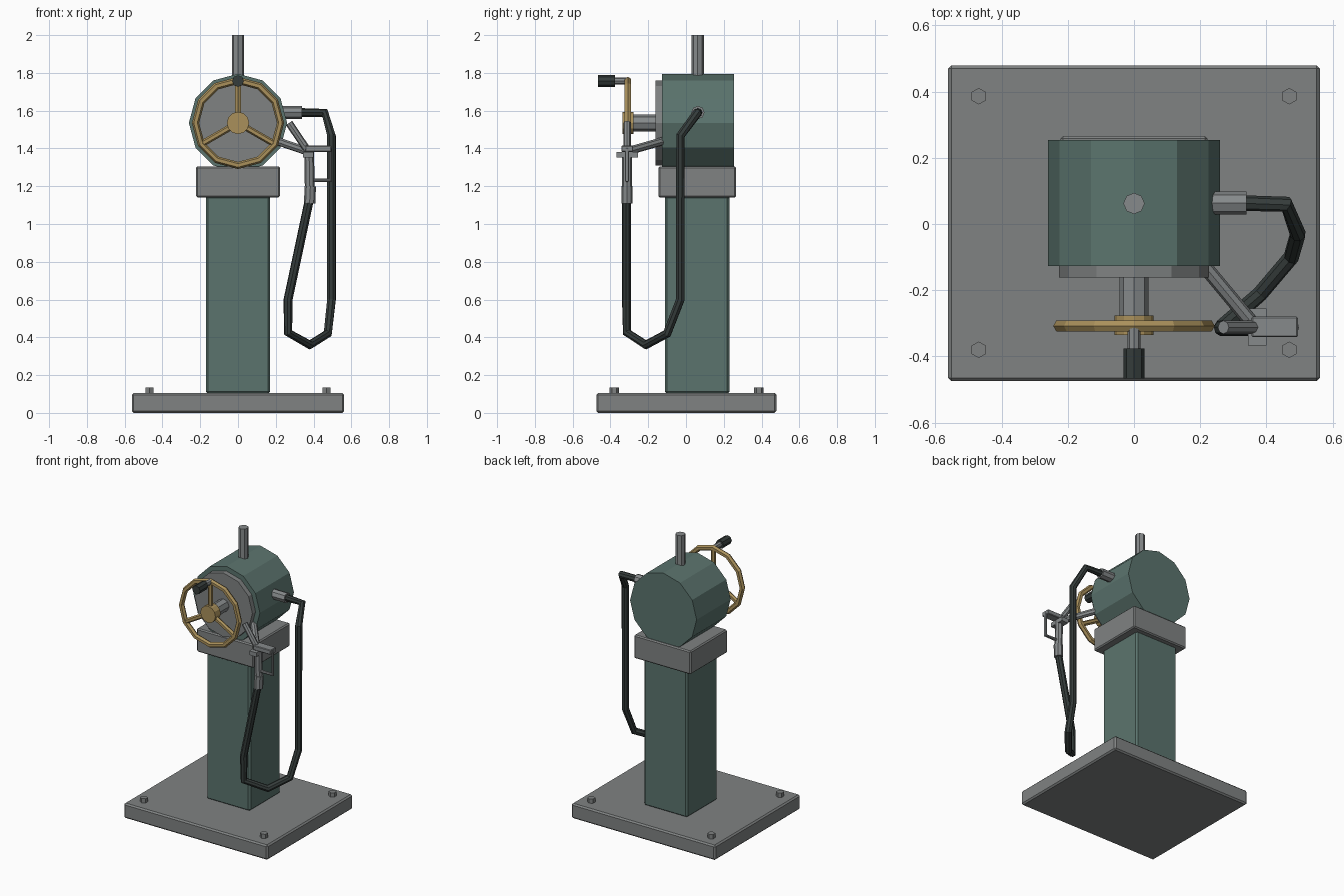
import bpy, bmesh, math
from mathutils import Vector, Matrix

if "Cube" in bpy.data.objects:
    bpy.data.objects.remove(bpy.data.objects["Cube"])


def material(name, col):
    m = bpy.data.materials.new(name)
    m.diffuse_color = (*col, 1)
    m.use_nodes = True
    m.node_tree.nodes["Principled BSDF"].inputs["Base Color"].default_value = m.diffuse_color
    return m


GREEN = material("green_paint", (0.105, 0.175, 0.155))
GREY = material("cast_grey", (0.215, 0.225, 0.225))
STEEL = material("steel", (0.24, 0.255, 0.26))
BRASS = material("brass", (0.40, 0.28, 0.105))
RUBBER = material("dark_rubber", (0.035, 0.045, 0.043))


def finish(bm, name, mat):
    bmesh.ops.recalc_face_normals(bm, faces=bm.faces)
    me = bpy.data.meshes.new(name)
    bm.to_mesh(me)
    bm.free()
    me.materials.append(mat)
    ob = bpy.data.objects.new(name, me)
    bpy.context.collection.objects.link(ob)
    return ob


def box(name, lo, hi, mat, bevel=0.0):
    lo, hi = Vector(lo), Vector(hi)
    bm = bmesh.new()
    bmesh.ops.create_cube(bm, size=1, matrix=Matrix.Translation((lo + hi) / 2)
                          @ Matrix.Diagonal((*(hi - lo), 1)))
    if bevel:
        bmesh.ops.bevel(bm, geom=bm.edges[:], offset=bevel, segments=1, affect='EDGES')
    return finish(bm, name, mat)


def rod(name, a, b, r, mat, sides=8, r2=None):
    """Straight prism between two points."""
    a, b = Vector(a), Vector(b)
    d = b - a
    up = Vector((0, 0, 1)) if abs(d.normalized().z) < 0.99 else Vector((0, 1, 0))
    z = d.normalized()
    y = (up - z * up.dot(z)).normalized()
    rot = Matrix((y.cross(z), y, z)).transposed().to_4x4()
    # first ring vertex of the primitive points along the local y axis
    bm = bmesh.new()
    rings = []
    for p, rad in ((a, r), (b, r if r2 is None else r2)):
        rings.append([bm.verts.new(p + rot @ Vector((
            rad * math.sin(math.tau * i / sides), rad * math.cos(math.tau * i / sides), 0)))
            for i in range(sides)])
    for i in range(sides):
        j = (i + 1) % sides
        bm.faces.new((rings[0][i], rings[0][j], rings[1][j], rings[1][i]))
    bm.faces.new(rings[0])
    bm.faces.new(rings[1])
    return finish(bm, name, mat)


def torus(name, c, R, r, mat, n=12, m=6):
    """Ring in the xz plane."""
    bm = bmesh.new()
    v = []
    for i in range(n):
        t = math.tau * i / n
        v.append([])
        for j in range(m):
            p = math.tau * j / m
            q = R + r * math.cos(p)
            v[-1].append(bm.verts.new((c[0] + q * math.sin(t), c[1] + r * math.sin(p),
                                       c[2] + q * math.cos(t))))
    for i in range(n):
        for j in range(m):
            bm.faces.new((v[i][j], v[(i + 1) % n][j],
                          v[(i + 1) % n][(j + 1) % m], v[i][(j + 1) % m]))
    return finish(bm, name, mat)


def tube(name, pts, r, mat):
    """Faceted tube along a path."""
    cu = bpy.data.curves.new(name, 'CURVE')
    cu.dimensions = '3D'
    cu.bevel_depth = r
    cu.bevel_resolution = 2
    cu.use_fill_caps = True
    sp = cu.splines.new('POLY')
    sp.points.add(len(pts) - 1)
    for p, co in zip(sp.points, pts):
        p.co = (*co, 1)
    sp.use_smooth = False
    tmp = bpy.data.objects.new(name + "_path", cu)
    bpy.context.collection.objects.link(tmp)
    me = bpy.data.meshes.new_from_object(
        tmp.evaluated_get(bpy.context.evaluated_depsgraph_get()))
    bpy.data.objects.remove(tmp)
    bm = bmesh.new()
    bm.from_mesh(me)
    for f in bm.faces:
        f.smooth = False
        f.material_index = 0
    return finish(bm, name, mat)


# base plate, bolts, column, collar
box("base_plate", (-0.562, -0.475, 0), (0.562, 0.479, 0.105), GREY, 0.01)
for i, (x, y) in enumerate([(sx * 0.469, 0.003 + sy * 0.383) for sx in (-1, 1) for sy in (-1, 1)]):
    rod(f"bolt_{i}", (x, y, 0.09), (x, y, 0.135), 0.025, GREY, 6)
box("column", (-0.17, -0.112, 0.10), (0.17, 0.23, 1.15), GREEN, 0.012)
box("collar", (-0.222, -0.146, 1.14), (0.222, 0.266, 1.305), GREY, 0.008)

# drum housing with front cover and top pipe
CZ = 1.535
rod("drum", (0, -0.127, CZ), (0, 0.253, CZ), 0.26, GREEN, 12)
rod("drum_cover", (0, -0.162, CZ), (0, -0.12, CZ), 0.226, GREY, 12)
rod("top_pipe", (0, 0.062, 1.76), (0, 0.062, 2.0), 0.032, STEEL, 8)

# hand wheel
WY = -0.308
rod("wheel_shaft", (0, -0.15, CZ), (0, -0.30, CZ), 0.044, STEEL, 8)
rod("wheel_hub", (0, -0.277, CZ), (0, -0.336, CZ), 0.059, BRASS, 12)
torus("wheel_rim", (0, WY, CZ), 0.225, 0.019, BRASS)
for i in range(3):
    t = math.tau * i / 3
    rod(f"spoke_{i}", (0, WY, CZ),
        (0.222 * math.sin(t), WY, CZ + 0.222 * math.cos(t)), 0.017, BRASS, 6)
rod("crank_pin", (0, -0.31, 1.757), (0, -0.39, 1.757), 0.019, STEEL, 8)
rod("crank_grip", (0, -0.376, 1.757), (0, -0.467, 1.757), 0.031, RUBBER, 8)

# hose outlet and hanging hose
rod("hose_outlet", (0.22, 0.063, 1.59), (0.34, 0.063, 1.59), 0.035, STEEL, 8)
tube("hose", [(0.32, 0.063, 1.59), (0.46, 0.06, 1.588), (0.495, -0.03, 1.467),
              (0.495, -0.03, 0.6), (0.475, -0.1, 0.42), (0.38, -0.212, 0.36),
              (0.265, -0.312, 0.425), (0.265, -0.315, 0.6), (0.38, -0.315, 1.14)],
     0.024, RUBBER)

# nozzle holder
rod("holder_arm", (0.19, -0.10, 1.445), (0.365, -0.31, 1.385), 0.022, STEEL, 8)
box("holder_plate", (0.345, -0.367, 1.353), (0.40, -0.255, 1.382), STEEL)

# nozzle: spout, body, lever guard, ferrule
NY = -0.312
rod("spout", (0.27, NY, 1.535), (0.368, NY, 1.39), 0.02, STEEL, 8)
box("nozzle_head", (0.355, -0.342, 1.382), (0.495, -0.28, 1.415), STEEL, 0.004)
rod("nozzle_body", (0.376, NY, 1.40), (0.38, NY, 1.18), 0.026, STEEL, 8)
rod("ferrule", (0.383, NY, 1.20), (0.379, NY, 1.11), 0.03, STEEL, 8)
tube("lever_guard", [(0.47, NY, 1.40), (0.49, NY, 1.395), (0.49, NY, 1.232),
                     (0.38, NY, 1.232)], 0.011, STEEL)
